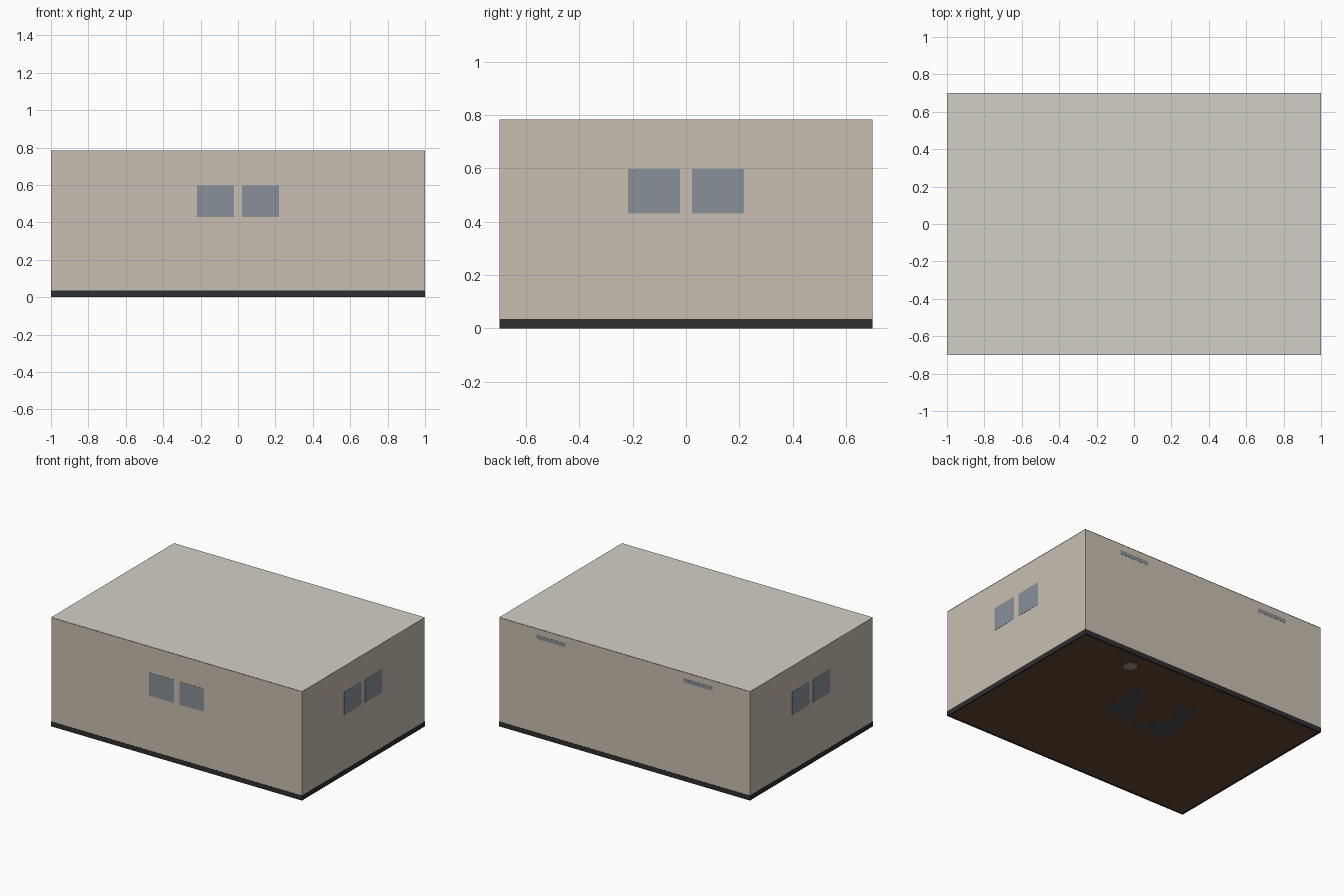
import bpy, bmesh

if "Cube" in bpy.data.objects:
    bpy.data.objects.remove(bpy.data.objects["Cube"])

X, Y, H = 1.0, 0.7, 0.785   # half length, half depth, height of the room
E = 0.0012                  # shell inset so that flush parts stay visible


def material(name, rgb):
    m = bpy.data.materials.new(name)
    m.diffuse_color = (*rgb, 1)
    m.use_nodes = True
    m.node_tree.nodes["Principled BSDF"].inputs["Base Color"].default_value = m.diffuse_color
    return m


WALL = material("wall_paint", (0.58, 0.52, 0.435))
CEIL = material("ceiling_paint", (0.65, 0.62, 0.57))
WOOD = material("wood", (0.127, 0.063, 0.033))
DARK = material("dark_trim", (0.028, 0.028, 0.031))
GLASS = material("glass", (0.25, 0.28, 0.32))
RUG = material("rug_fabric", (0.07, 0.075, 0.08))
METAL = material("metal", (0.3, 0.3, 0.3))


def finish(name, bm, mat):
    bmesh.ops.recalc_face_normals(bm, faces=bm.faces)
    me = bpy.data.meshes.new(name)
    bm.to_mesh(me)
    bm.free()
    me.materials.append(mat)
    ob = bpy.data.objects.new(name, me)
    bpy.context.collection.objects.link(ob)
    return ob


def box(name, x, y, z, mat):
    bm = bmesh.new()
    bmesh.ops.create_cube(bm, size=1)
    for v in bm.verts:
        v.co = [r[0] if c < 0 else r[1] for c, r in zip(v.co, (x, y, z))]
    return finish(name, bm, mat)


def prism(name, pts, z0, z1, mat):
    bm = bmesh.new()
    face = bm.faces.new([bm.verts.new((x, y, z0)) for x, y in pts])
    ext = bmesh.ops.extrude_face_region(bm, geom=[face])
    for v in ext["geom"]:
        if isinstance(v, bmesh.types.BMVert):
            v.co.z = z1
    if face.is_valid is False or len(bm.faces) < len(pts) + 2:
        bm.faces.new([v for v in bm.verts if v.co.z == z0])
    return finish(name, bm, mat)


def plane(name, x, y, z, mat):
    bm = bmesh.new()
    bm.faces.new([bm.verts.new((a, b, z)) for a, b in
                  ((-x, -y), (x, -y), (x, y), (-x, y))])
    ob = finish(name, bm, mat)
    return ob


# room shell: four walls, ceiling, floor
bm = bmesh.new()
bmesh.ops.create_cube(bm, size=1)
for v in bm.verts:
    v.co = (v.co.x * 2 * (X - E), v.co.y * 2 * (Y - E), E if v.co.z < 0 else H - E)
bmesh.ops.delete(bm, geom=[f for f in bm.faces if abs(f.normal.z) > 0.5], context='FACES_ONLY')
finish("walls", bm, WALL)
plane("ceiling", X, Y, H, CEIL)
floor = plane("floor", X - E, Y - E, E, WOOD)
floor.data.flip_normals()

# skirting boards around the foot of the walls
T, S = 0.015, 0.035
for s, side in ((-1, "front"), (1, "back")):
    box(f"skirting_{side}", (-X, X), sorted((s * Y, s * (Y - T))), (0, S), DARK)
for s, side in ((-1, "left"), (1, "right")):
    box(f"skirting_{side}", sorted((s * X, s * (X - T))), (-Y, Y), (0, S), DARK)

# pairs of window panes on the front, left and right walls
W, Z = 0.02, (0.43, 0.597)
for i, span in enumerate(((-0.218, -0.022), (0.022, 0.218)), 1):
    box(f"front_window_pane_{i}", span, (-Y, -Y + W), Z, GLASS)
    box(f"left_window_pane_{i}", (-X, -X + W), span, Z, GLASS)
    box(f"right_window_pane_{i}", (X - W, X), span, Z, GLASS)

# slim strips high on the back wall
for i, span in enumerate(((-0.70, -0.47), (0.47, 0.70)), 1):
    box(f"back_wall_strip_{i}", span, (Y - W, Y), (0.71, 0.738), GLASS)

# rug-like U shape and round base showing through the floor
prism("floor_mat", [(0.28, 0.03), (0.28, 0.41), (0.135, 0.225), (0.11, 0.09), (-0.01, 0.01),
                    (-0.145, 0.145), (-0.147, 0.29), (-0.04, 0.36), (-0.2, 0.39),
                    (-0.285, -0.02)], 0, 0.008, RUG)
bpy.ops.mesh.primitive_cylinder_add(vertices=24, radius=0.045, depth=0.02, location=(0.5, 0.56, 0.01))
base = bpy.context.object
base.name = "round_base"
base.data.materials.append(METAL)
bpy.ops.object.shade_smooth_by_angle()
